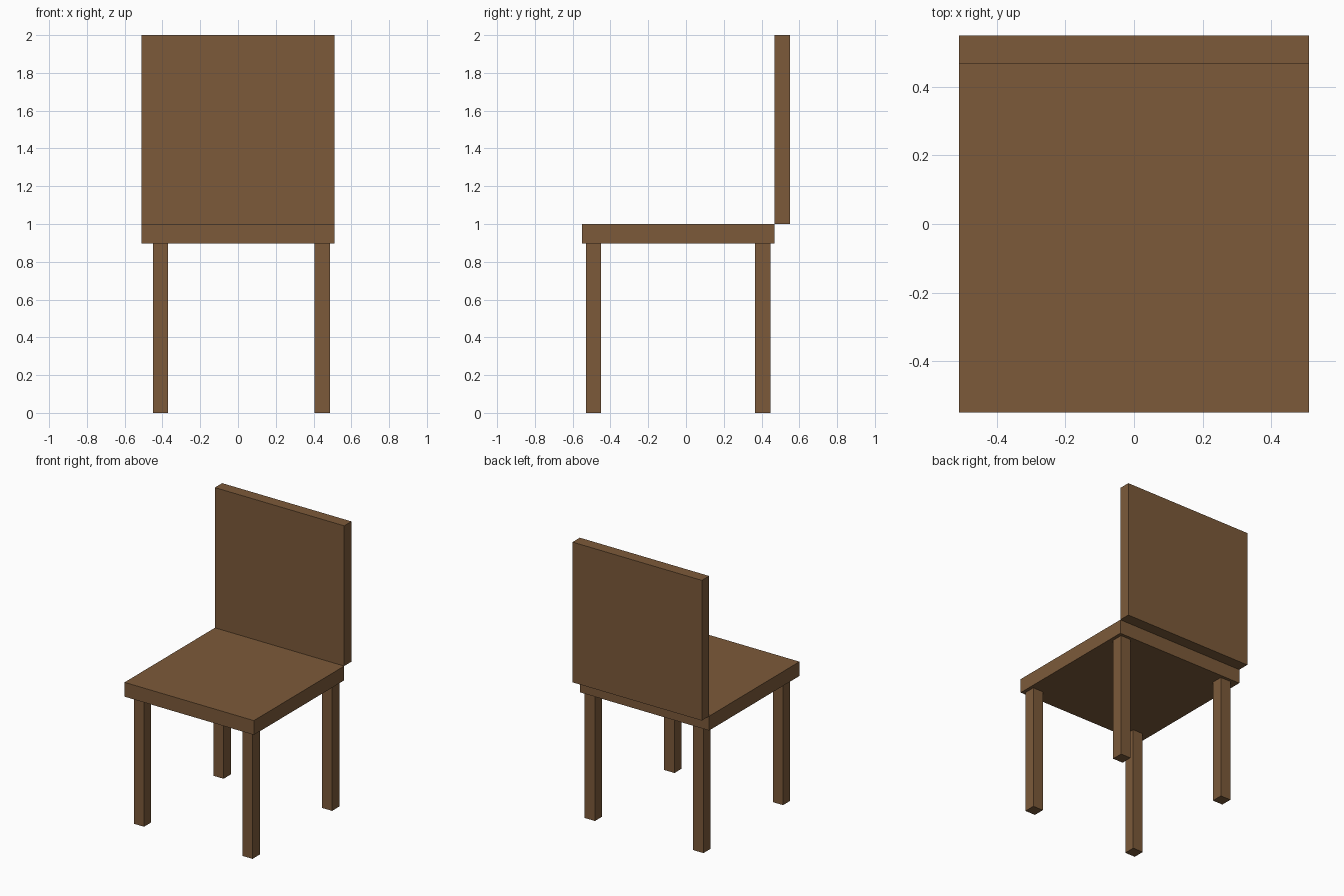
import bpy
import bmesh
from mathutils import Matrix, Vector

if "Cube" in bpy.data.objects:
    bpy.data.objects.remove(bpy.data.objects["Cube"])

wood = bpy.data.materials.new("brown wood")
wood.diffuse_color = (0.202, 0.102, 0.042, 1)
wood.use_nodes = True
wood.node_tree.nodes["Principled BSDF"].inputs["Base Color"].default_value = wood.diffuse_color


def box(name, low, high):
    """Axis-aligned box between two corners."""
    low, high = Vector(low), Vector(high)
    bm = bmesh.new()
    bmesh.ops.create_cube(bm, size=1, matrix=Matrix.LocRotScale(None, None, high - low))
    mesh = bpy.data.meshes.new(name)
    bm.to_mesh(mesh)
    bm.free()
    mesh.materials.append(wood)
    obj = bpy.data.objects.new(name, mesh)
    obj.location = (low + high) / 2
    bpy.context.collection.objects.link(obj)
    return obj


# Seat slab, with the backrest panel standing just behind its rear edge
box("seat", (-0.51, -0.55, 0.898), (0.51, 0.468, 1.0))
box("backrest", (-0.51, 0.468, 1.0), (0.51, 0.55, 2.0))

# Four square legs, set slightly off centre under the seat
LEG = 0.081
for side, x in (("left", -0.451), ("right", 0.405)):
    for end, y in (("front", -0.53), ("back", 0.366)):
        box(f"{end}_{side}_leg", (x, y, 0), (x + LEG, y + LEG, 0.898))
